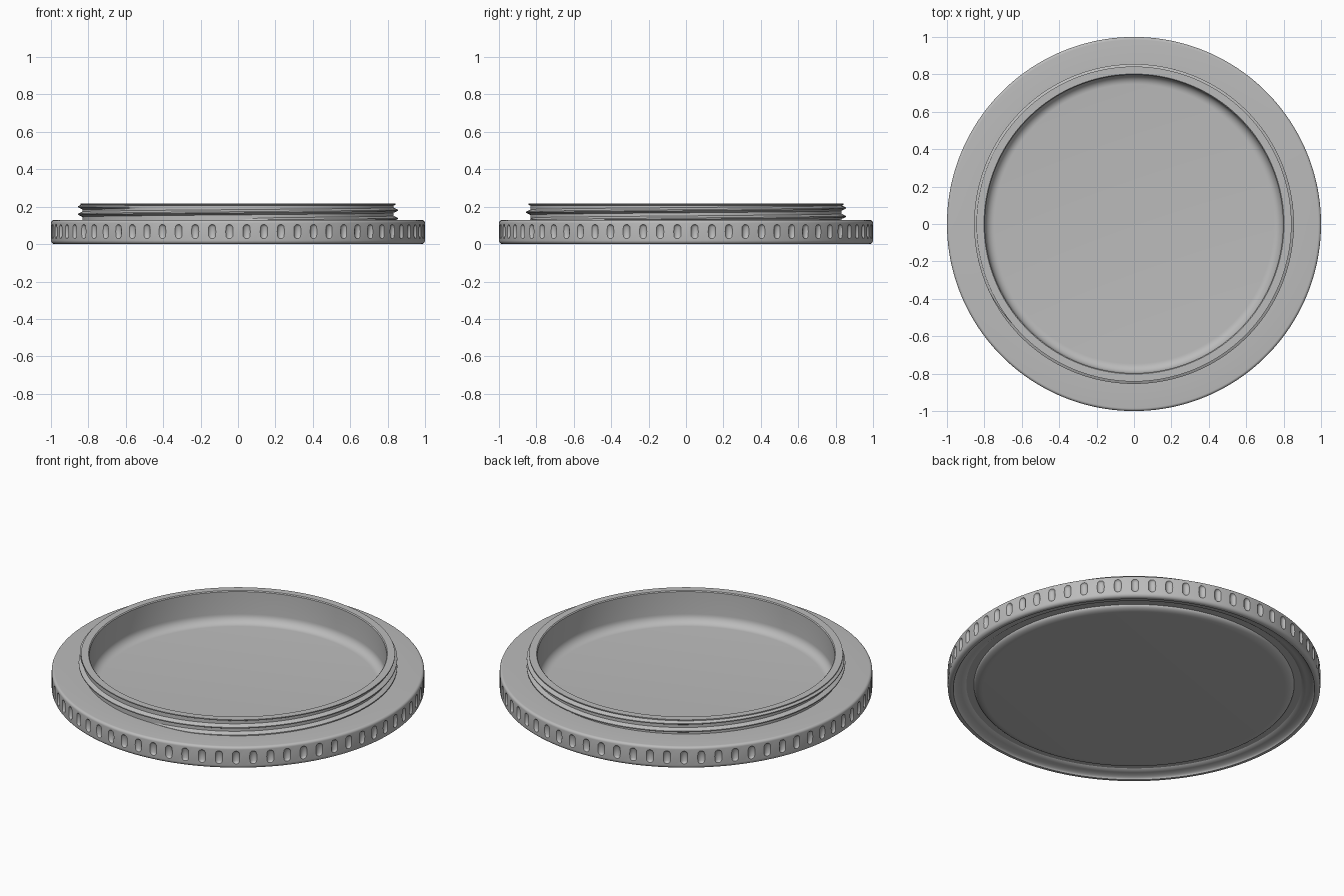
import bpy, bmesh, math
from mathutils import Matrix

if "Cube" in bpy.data.objects:
    bpy.data.objects.remove(bpy.data.objects["Cube"])

SEG = 204          # steps around each turned part
NOTCHES = 68       # grip notches around the rim

grey = bpy.data.materials.new("plain_grey")
grey.diffuse_color = (0.5, 0.5, 0.5, 1)
grey.use_nodes = True
grey.node_tree.nodes["Principled BSDF"].inputs["Base Color"].default_value = grey.diffuse_color


def arc(cx, cz, rx, rz, a0, a1, n=8):
    """Elliptical arc in the (radius, height) plane, angles in degrees."""
    pts = []
    for i in range(n + 1):
        a = math.radians(a0 + (a1 - a0) * i / n)
        pts.append((cx + rx * math.cos(a), cz + rz * math.sin(a)))
    return pts


def make_object(name, bm):
    bmesh.ops.recalc_face_normals(bm, faces=bm.faces)
    mesh = bpy.data.meshes.new(name)
    bm.to_mesh(mesh)
    bm.free()
    mesh.materials.append(grey)
    ob = bpy.data.objects.new(name, mesh)
    bpy.context.collection.objects.link(ob)
    return ob


def activate(ob):
    bpy.ops.object.select_all(action='DESELECT')
    ob.select_set(True)
    bpy.context.view_layer.objects.active = ob


def lathe(name, profile):
    """Turn an open profile around z and cap both ends with flat discs."""
    bm = bmesh.new()
    rings = []
    for r, z in profile:
        rings.append([bm.verts.new((r * math.cos(2 * math.pi * i / SEG),
                                    r * math.sin(2 * math.pi * i / SEG), z))
                      for i in range(SEG)])
    for a, b in zip(rings, rings[1:]):
        for i in range(SEG):
            j = (i + 1) % SEG
            bm.faces.new((a[i], a[j], b[j], b[i]))
    bm.faces.new(rings[0])
    bm.faces.new(rings[-1])
    return make_object(name, bm)


# Cap body: domed underside, shallow groove, grip rim, flange, collar, dish
profile = [(0.81, 0.005)]
profile += arc(0.81, 0.03, 0.05, 0.025, -90, 0)[1:]       # pan edge below
profile += [(0.90, 0.03)]                                 # groove
profile += arc(0.90, 0.0, 0.07, 0.022, 80, 0, 6)          # inward slope of rim
profile += arc(0.98, 0.02, 0.02, 0.02, -90, 0, 6)         # lower rim edge
profile += arc(0.985, 0.113, 0.015, 0.015, 0, 90, 6)      # upper rim edge
profile += [(0.832, 0.128), (0.832, 0.206), (0.842, 0.211), (0.842, 0.217)]
profile += [(0.802, 0.217), (0.797, 0.212)]               # collar lip
profile += arc(0.747, 0.08, 0.05, 0.05, 0, -90)           # dish fillet
body = lathe("cap_body", profile)

# Grip notches: capsule cutters placed around the rim
bm = bmesh.new()
for k in range(NOTCHES):
    a = 2 * math.pi * (k + 0.5) / NOTCHES
    spot = Matrix.Rotation(a, 4, 'Z') @ Matrix.Translation((1.010, 0, 0.067))
    made = bmesh.ops.create_uvsphere(bm, u_segments=16, v_segments=10, radius=0.0225)
    for v in made["verts"]:
        if v.co.z > 0.0001:
            v.co.z += 0.018
        elif v.co.z < -0.0001:
            v.co.z -= 0.018
    bmesh.ops.transform(bm, matrix=spot, verts=made["verts"])
cutter = make_object("notch_cutter", bm)
cutter.hide_render = True
cut = body.modifiers.new("notches", 'BOOLEAN')
cut.operation = 'DIFFERENCE'
cut.solver = 'EXACT'
cut.object = cutter
activate(body)
bpy.ops.object.modifier_apply(modifier=cut.name)
bpy.data.objects.remove(cutter)
bpy.ops.object.shade_smooth_by_angle(angle=math.radians(30))

# Screw thread: a ridge wound around the collar, fading out at both ends
PITCH = 0.0445
start, end = -0.5 * math.pi, 3.3 * math.pi
steps = 360
bm = bmesh.new()
previous = None
for i in range(steps + 1):
    a = start + (end - start) * i / steps
    fade = min(1, (a - start) / 0.3, (end - a) / 0.5)
    z = min(0.137 + PITCH * a / (2 * math.pi), 0.2)
    crest = 0.830 + 0.025 * fade
    section = [(0.828, z - 0.016), (crest, z - 0.003),
               (crest, z + 0.003), (0.828, z + 0.016)]
    ring = [bm.verts.new((r * math.cos(a), r * math.sin(a), h)) for r, h in section]
    if previous:
        for j in range(4):
            k = (j + 1) % 4
            bm.faces.new((previous[j], previous[k], ring[k], ring[j]))
    else:
        bm.faces.new(ring)
    previous = ring
bm.faces.new(previous)
thread = make_object("screw_thread", bm)
activate(thread)
bpy.ops.object.shade_smooth_by_angle(angle=math.radians(30))
